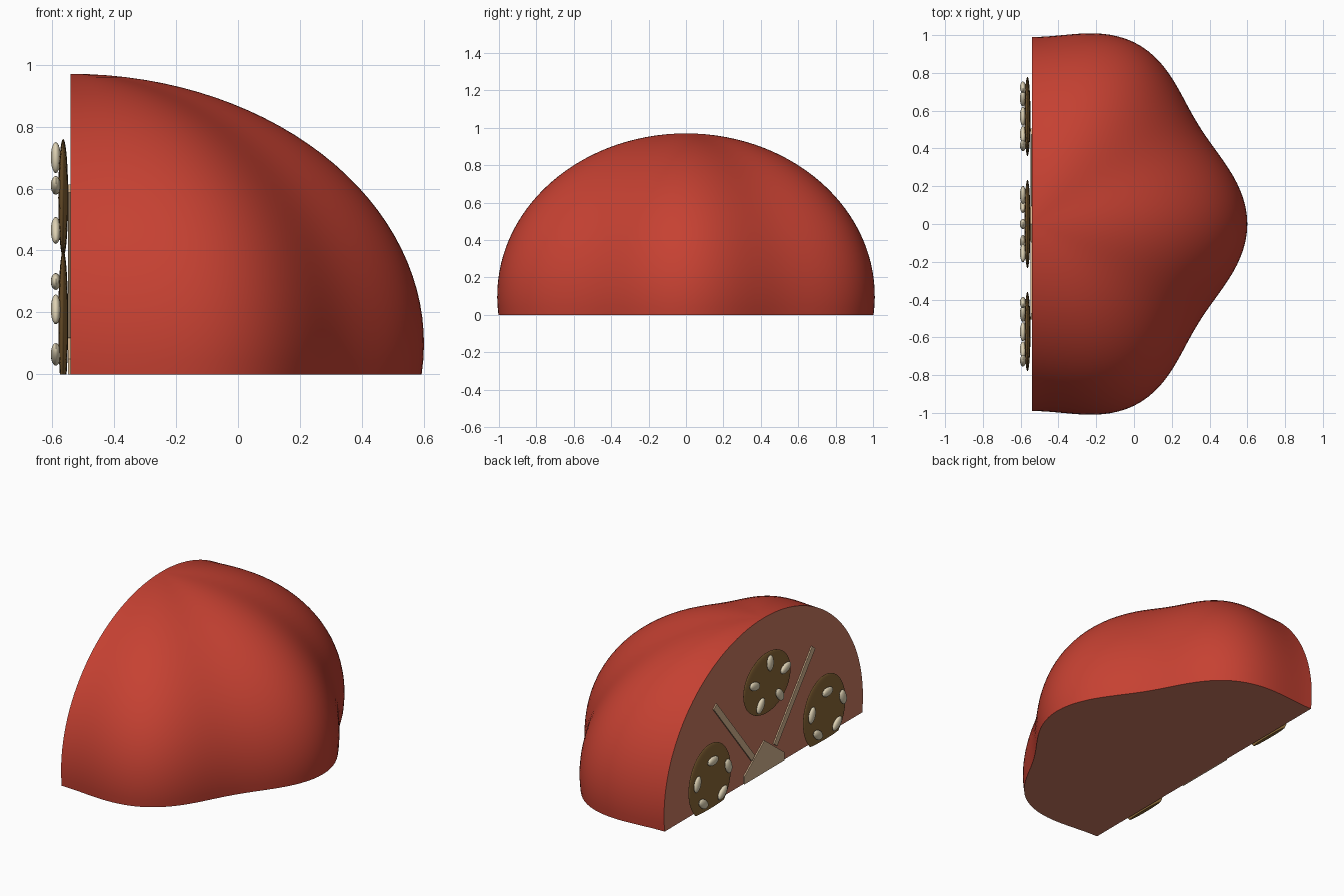
import bpy, bmesh
from math import sin, cos, asin, pi, radians
from mathutils import Matrix, Vector

cube = bpy.data.objects.get("Cube")
if cube:
    bpy.data.objects.remove(cube)

CUT_X = -0.54


def material(name, srgb):
    color = [((c / 255 + 0.055) / 1.055) ** 2.4 for c in srgb] + [1]
    m = bpy.data.materials.new(name)
    m.use_nodes = True
    m.diffuse_color = color
    m.node_tree.nodes["Principled BSDF"].inputs["Base Color"].default_value = color
    return m


skin = material("red skin", (198, 65, 50))
flesh = material("salmon flesh", (200, 120, 95))
gel = material("olive gel", (138, 103, 55))
cream = material("cream seed", (222, 210, 180))
pale = material("pale core", (212, 180, 143))


def finish(name, bm, mats, smooth=True):
    bmesh.ops.recalc_face_normals(bm, faces=bm.faces)
    mesh = bpy.data.meshes.new(name)
    bm.to_mesh(mesh)
    bm.free()
    for m in mats:
        mesh.materials.append(m)
    obj = bpy.data.objects.new(name, mesh)
    bpy.context.collection.objects.link(obj)
    if smooth:
        bpy.ops.object.select_all(action="DESELECT")
        obj.select_set(True)
        bpy.context.view_layer.objects.active = obj
        bpy.ops.object.shade_smooth_by_angle(angle=radians(40))
    return obj


def half_fruit(steps=80, rings=32, mid_z=0.1, height=0.87):
    """Lobed half dome with a flat base and a flat cut side."""
    bm = bmesh.new()
    low = -asin(mid_z / height)
    rows = []
    for j in range(rings):
        lat = low + (pi / 2 - low) * j / rings
        row = []
        for i in range(steps + 1):
            t = -pi / 2 + pi * i / steps
            r = (1.065 + 0.024 * cos(2 * t) + 0.051 * cos(6 * t)) * cos(lat)
            row.append(bm.verts.new((CUT_X + r * cos(t), r * sin(t), mid_z + height * sin(lat))))
        rows.append(row)
    pole = bm.verts.new((CUT_X, 0, mid_z + height))
    for a, b in zip(rows, rows[1:]):
        for i in range(steps):
            bm.faces.new((a[i], a[i + 1], b[i + 1], b[i]))
    for i in range(steps):
        bm.faces.new((rows[-1][i], rows[-1][i + 1], pole))
    base = bm.faces.new(rows[0])
    side = bm.faces.new([r[0] for r in rows] + [pole] + [r[-1] for r in reversed(rows)])
    base.material_index = side.material_index = 1
    return finish("fruit_half", bm, [skin, flesh])


def ellipsoid(name, center, radii, mat, tilt=0.0, segments=32, rings=16):
    """Ellipsoid turned about x and trimmed at the ground."""
    bm = bmesh.new()
    bmesh.ops.create_uvsphere(bm, u_segments=segments, v_segments=rings, radius=1)
    bm.transform(Matrix.Translation(center) @ Matrix.Rotation(tilt, 4, "X")
                 @ Matrix.Diagonal((*radii, 1)))
    if min(v.co.z for v in bm.verts) < 0:
        cut = bmesh.ops.bisect_plane(bm, geom=bm.verts[:] + bm.edges[:] + bm.faces[:],
                                     plane_co=(0, 0, 0), plane_no=(0, 0, -1), clear_outer=True)
        edges = [e for e in cut["geom_cut"] if isinstance(e, bmesh.types.BMEdge)]
        bmesh.ops.edgeloop_fill(bm, edges=edges)
    return finish(name, bm, [mat])


def plate(name, outline, thickness=0.008):
    """Thin plate on the cut side from a (y, z) outline."""
    bm = bmesh.new()
    face = bm.faces.new([bm.verts.new((CUT_X, y, z)) for y, z in outline])
    new = bmesh.ops.extrude_face_region(bm, geom=[face])["geom"]
    bmesh.ops.translate(bm, vec=(-thickness, 0, 0),
                        verts=[v for v in new if isinstance(v, bmesh.types.BMVert)])
    if not face.is_valid:
        bmesh.ops.holes_fill(bm, edges=bm.edges)
    return finish(name, bm, [pale], smooth=False)


half_fruit()

# Core and the two walls between chambers
plate("core", [(-0.2, 0), (0.2, 0), (0.2, 0.05), (0, 0.2), (-0.2, 0.05)])
for label, s in (("left", 1), ("right", -1)):
    a, b = Vector((s * 0.11, 0.13)), Vector((s * 0.49, 0.6))
    n = (b - a).orthogonal().normalized() * 0.02
    plate(label + "_wall", [a + n, b + n, b - n, a - n])

# Gel chambers with five seeds each; the outer ones have seeds set sideways
chambers = (("middle", 0, 0.57, 0.235, 0.19, 0),
            ("left", 0.57, 0.17, 0.21, 0.23, pi / 2),
            ("right", -0.57, 0.17, 0.21, 0.23, pi / 2))
for label, y, z, ry, rz, turn in chambers:
    ellipsoid(label + "_gel", (-0.564, y, z), (0.016, ry, rz), gel, segments=48, rings=24)
    for i in range(5):
        a = pi / 2 + i * 2 * pi / 5
        ellipsoid(f"{label}_seed_{i + 1}", (-0.588, y + 0.162 * cos(a), z + 0.13 * sin(a)),
                  (0.016, 0.05, 0.027), cream, tilt=a + turn, segments=20, rings=12)
